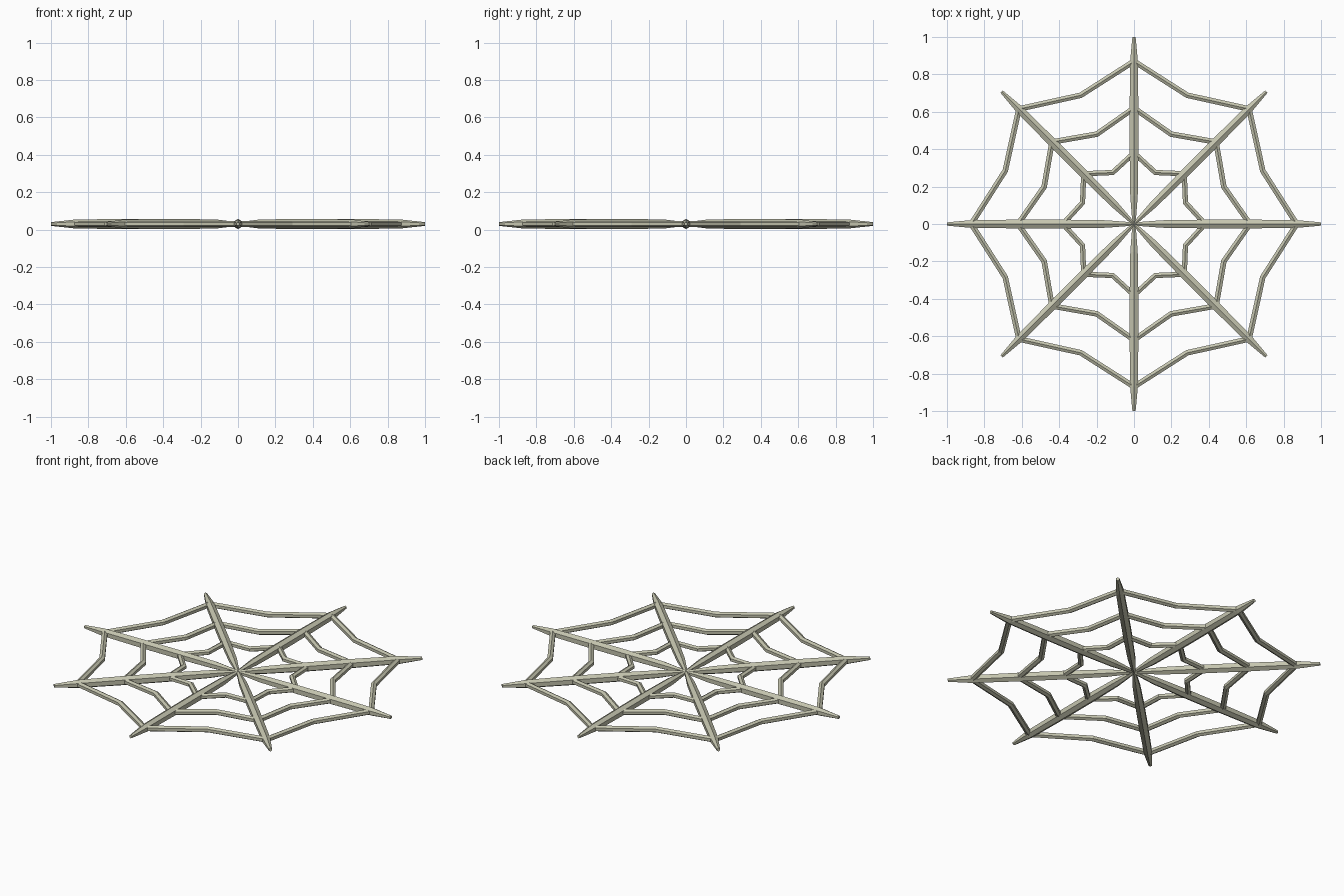
import bpy, bmesh, math
from mathutils import Vector

if "Cube" in bpy.data.objects:
    bpy.data.objects.remove(bpy.data.objects["Cube"])

mat = bpy.data.materials.new("web_silk")
mat.diffuse_color = (0.56, 0.56, 0.43, 1)
mat.use_nodes = True
mat.node_tree.nodes["Principled BSDF"].inputs["Base Color"].default_value = mat.diffuse_color
Z = 0.03


def tube(name, pts, radii, sides, phase=0.0):
    """Flat-faced tapered tube through points lying in a level plane."""
    pts = [Vector(p) for p in pts]
    bm = bmesh.new()
    rings = []
    for i, p in enumerate(pts):
        a = (p - pts[i - 1]).normalized() if i else None
        b = (pts[i + 1] - p).normalized() if i < len(pts) - 1 else None
        t = ((a or b) + (b or a)).normalized()
        side = Vector((-t.y, t.x, 0))
        miter = 1 / max(0.5, t.dot(a or b))
        ring = []
        for k in range(sides):
            w = phase + 2 * math.pi * k / sides
            ring.append(bm.verts.new(p + side * math.cos(w) * radii[i] * miter
                                     + Vector((0, 0, math.sin(w) * radii[i]))))
        rings.append(ring)
    for r, s in zip(rings, rings[1:]):
        for k in range(sides):
            n = (k + 1) % sides
            bm.faces.new((r[k], r[n], s[n], s[k]))
    bm.faces.new(rings[0])
    bm.faces.new(rings[-1])
    bmesh.ops.recalc_face_normals(bm, faces=bm.faces)
    me = bpy.data.meshes.new(name)
    bm.to_mesh(me)
    bm.free()
    me.materials.append(mat)
    ob = bpy.data.objects.new(name, me)
    bpy.context.collection.objects.link(ob)
    return ob


def polar(r, ang):
    return (r * math.cos(ang), r * math.sin(ang), Z)


# spokes: thin at the hub, thick along the middle, tapering to the tip
for i in range(8):
    a = i * math.pi / 4
    tube(f"spoke_{i + 1}", [polar(r, a) for r in (0, 0.15, 0.38, 0.62, 0.87, 1.0)],
         (0.010, 0.023, 0.027, 0.027, 0.024, 0.010), 6, math.pi / 6)

# sagging cross threads: one bent strand between each pair of spokes
for name, r_spoke, r_mid, thick in (("outer", 0.87, 0.745, 0.017),
                                    ("middle", 0.62, 0.52, 0.017),
                                    ("inner", 0.38, 0.298, 0.016)):
    for i in range(8):
        a = i * math.pi / 4
        h = math.pi / 8
        tube(f"{name}_thread_{i + 1}",
             [polar(r_spoke, a), polar(r_mid, a + h), polar(r_spoke, a + 2 * h)],
             (thick,) * 3, 6, math.pi / 6)
